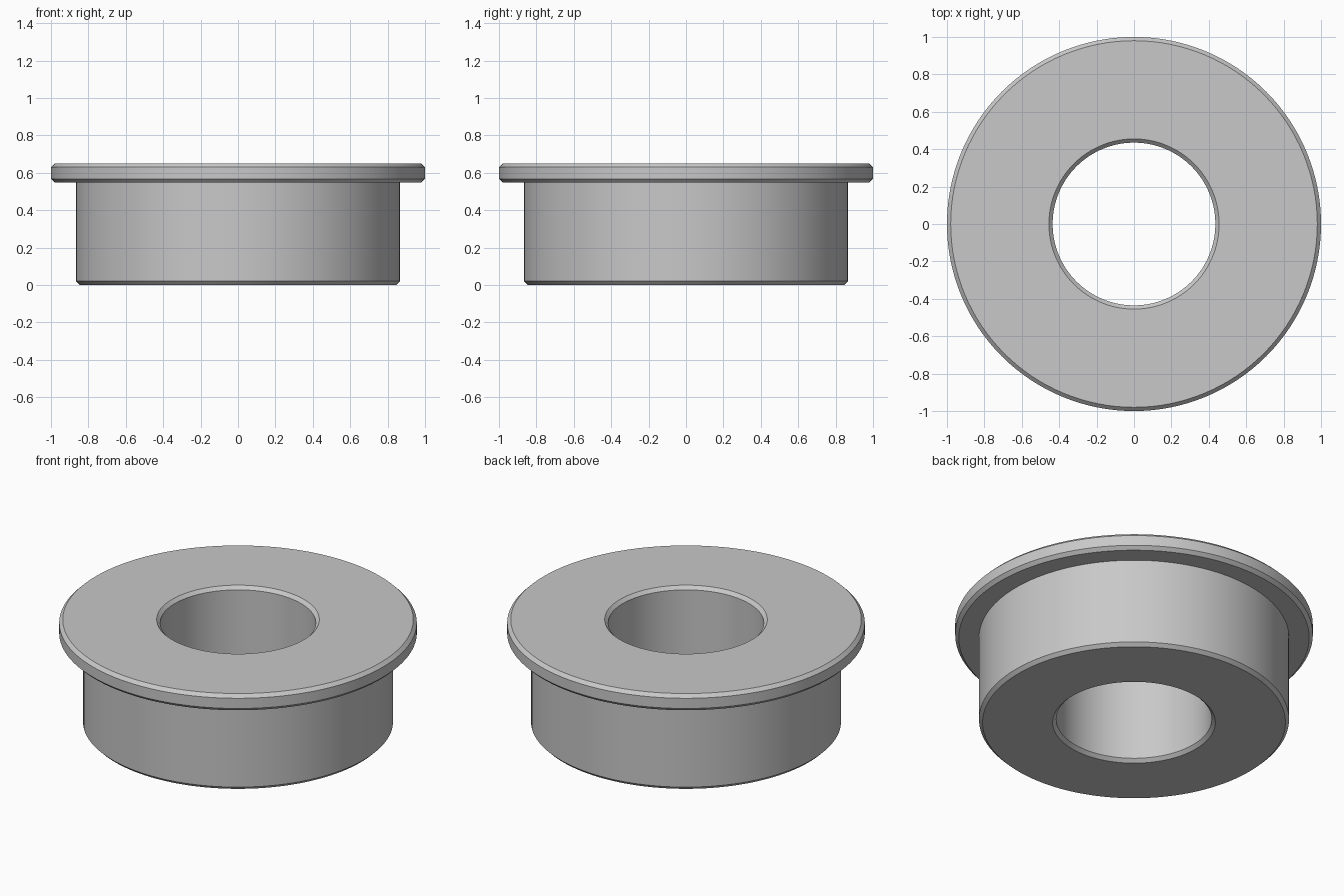
import bpy
import bmesh
import math

cube = bpy.data.objects.get("Cube")
if cube:
    bpy.data.objects.remove(cube, do_unlink=True)

# Main dimensions
FLANGE_R, BODY_R, BORE_R = 1.0, 0.867, 0.435
HEIGHT, FLANGE_Z, CHAMFER = 0.65, 0.547, 0.02
SEGMENTS = 128

steel = bpy.data.materials.new("grey_steel")
steel.use_nodes = True
colour = (0.58, 0.58, 0.58, 1)
steel.diffuse_color = colour
steel.node_tree.nodes["Principled BSDF"].inputs["Base Color"].default_value = colour


def lathe(name, profile, material):
    """Revolve a closed (radius, height) profile around z."""
    bm = bmesh.new()
    verts = [bm.verts.new((r, 0, z)) for r, z in profile]
    edges = [bm.edges.new((v, verts[i - 1])) for i, v in enumerate(verts)]
    bmesh.ops.spin(bm, geom=verts + edges, cent=(0, 0, 0), axis=(0, 0, 1),
                   angle=math.tau, steps=SEGMENTS, use_merge=True)
    bmesh.ops.remove_doubles(bm, verts=bm.verts, dist=0.0001)
    bmesh.ops.recalc_face_normals(bm, faces=bm.faces)
    mesh = bpy.data.meshes.new(name)
    bm.to_mesh(mesh)
    bm.free()
    mesh.materials.append(material)
    obj = bpy.data.objects.new(name, mesh)
    bpy.context.collection.objects.link(obj)
    bpy.ops.object.select_all(action="DESELECT")
    obj.select_set(True)
    bpy.context.view_layer.objects.active = obj
    bpy.ops.object.shade_smooth_by_angle(angle=math.radians(30))
    return obj


# Flanged sleeve with chamfered rims and a through bore
lathe("flanged_bushing", [
    (BORE_R, CHAMFER),
    (BORE_R + CHAMFER, 0),
    (BODY_R - CHAMFER, 0),
    (BODY_R, CHAMFER),
    (BODY_R, FLANGE_Z),
    (FLANGE_R - CHAMFER, FLANGE_Z),
    (FLANGE_R, FLANGE_Z + CHAMFER),
    (FLANGE_R, HEIGHT - CHAMFER),
    (FLANGE_R - CHAMFER, HEIGHT),
    (BORE_R + CHAMFER, HEIGHT),
    (BORE_R, HEIGHT - CHAMFER),
], steel)
